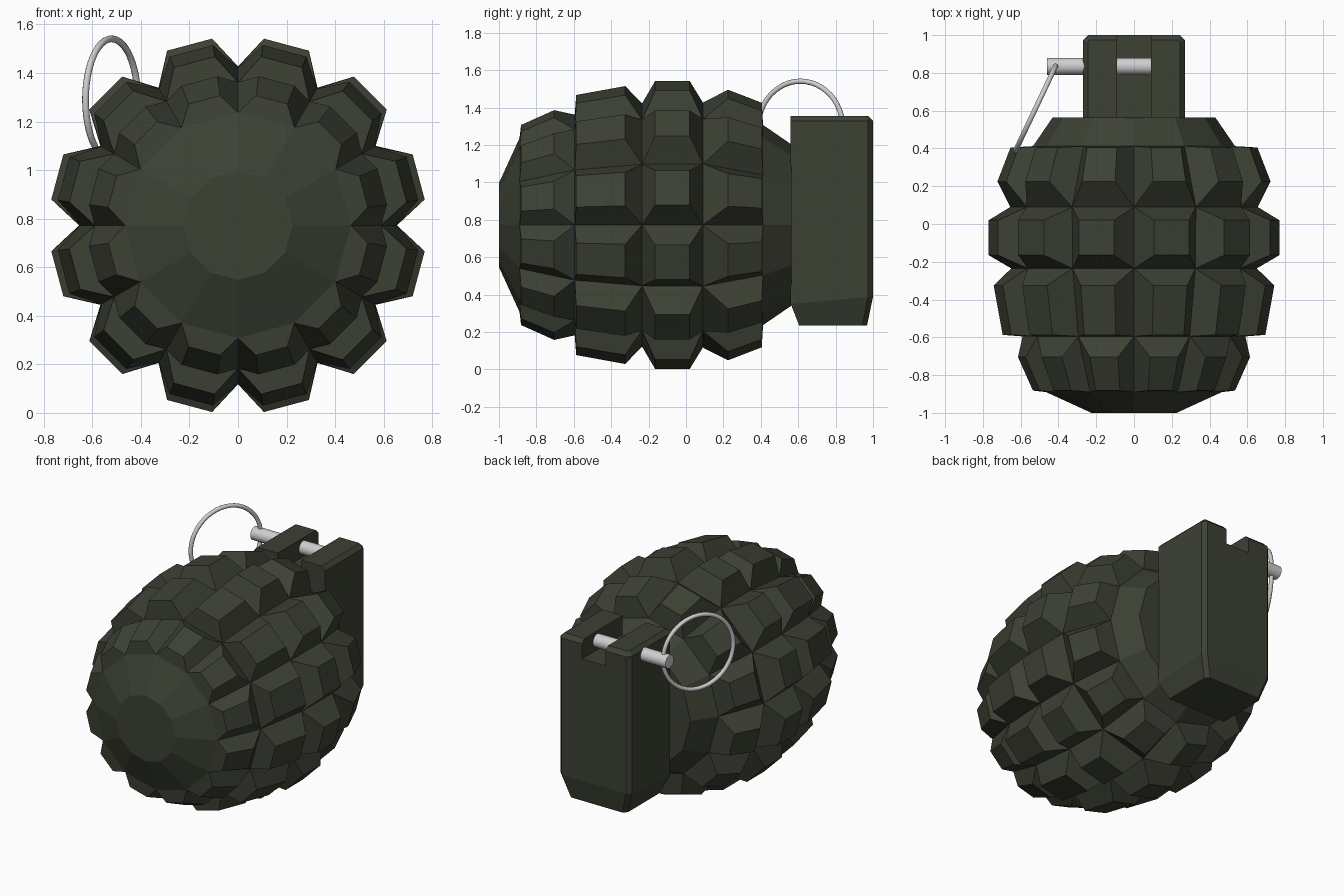
import bpy, bmesh, math
from mathutils import Vector, Matrix

if "Cube" in bpy.data.objects:
    bpy.data.objects.remove(bpy.data.objects["Cube"])

CZ = 0.772      # height of the body axis
SEG = 12        # studs around the body


def material(name, rgb):
    m = bpy.data.materials.new(name)
    m.diffuse_color = (*rgb, 1)
    m.use_nodes = True
    m.node_tree.nodes["Principled BSDF"].inputs["Base Color"].default_value = m.diffuse_color
    return m


olive = material("dark olive", (0.045, 0.052, 0.034))
silver = material("silver", (0.62, 0.62, 0.62))


def finish(name, bm, mat):
    bmesh.ops.recalc_face_normals(bm, faces=bm.faces)
    me = bpy.data.meshes.new(name)
    bm.to_mesh(me)
    bm.free()
    me.materials.append(mat)
    ob = bpy.data.objects.new(name, me)
    bpy.context.collection.objects.link(ob)
    return ob


def polar(r, deg, y):
    a = math.radians(deg)
    return Vector((r * math.cos(a), y, CZ + r * math.sin(a)))


# Body: a net of grooves (y, radius) with a raised stud in every cell
grooves = [(-1.0, .225), (-.89, .465), (-.595, .59), (-.235, .65),
           (.09, .655), (.412, .535), (.565, .43)]
studs = {1: ((-.882, .54), (-.705, .62)), 2: ((-.587, .702), (-.325, .75)),
         3: ((-.165, .777), (.02, .777)), 4: ((.225, .73), (.405, .66))}
step = 360 / SEG
bm = bmesh.new()
rings = [[bm.verts.new(polar(r, i * step, y)) for i in range(SEG)] for y, r in grooves]
bm.faces.new(rings[0])
bm.faces.new(rings[-1])
for k in range(len(rings) - 1):
    for i in range(SEG):
        j = (i + 1) % SEG
        cell = [rings[k][i], rings[k][j], rings[k + 1][j], rings[k + 1][i]]
        if k not in studs:
            bm.faces.new(cell)
            continue
        (y0, r0), (y1, r1) = studs[k]
        lo, hi = i * step + 7.9, (i + 1) * step - 7.9
        top = [bm.verts.new(polar(r, a, y)) for r, a, y in
               ((r0, lo, y0), (r0, hi, y0), (r1, hi, y1), (r1, lo, y1))]
        bm.faces.new(top)
        for n in range(4):
            m = (n + 1) % 4
            bm.faces.new((cell[n], cell[m], top[m], top[n]))
finish("studded_body", bm, olive)


# Fuse block: chamfered at the back and top, tapered at the bottom
def block_ring(bm, hx, y0, y1, c, z):
    pts = [(-hx, y0), (hx, y0), (hx, y1 - c), (hx - c, y1), (c - hx, y1), (-hx, y1 - c)]
    return [bm.verts.new((x, y, z(y))) for x, y in pts]


bm = bmesh.new()
levels = [block_ring(bm, .22, .605, .968, .025, lambda y: .235),
          block_ring(bm, .27, .56, 1.0, .027, lambda y: .35 + (y - .56) * .09),
          block_ring(bm, .27, .56, 1.0, .027, lambda y: 1.328),
          block_ring(bm, .243, .56, .973, .01, lambda y: 1.355)]
bm.faces.new(levels[0])
bm.faces.new(levels[-1])
for a, b in zip(levels, levels[1:]):
    for i in range(6):
        j = (i + 1) % 6
        bm.faces.new((a[i], a[j], b[j], b[i]))
block = finish("fuse_block", bm, olive)

# Slot across the top of the block
bm = bmesh.new()
bmesh.ops.create_cube(bm, size=1, matrix=Matrix.Translation((0, .78, 1.425))
                      @ Matrix.Diagonal((.18, .8, .4, 1)))
cutter = finish("slot_cutter", bm, olive)
cutter.hide_render = True
cutter.hide_viewport = True
mod = block.modifiers.new("slot", 'BOOLEAN')
mod.operation = 'DIFFERENCE'
mod.solver = 'EXACT'
mod.object = cutter

# Safety pin through both prongs
bpy.ops.mesh.primitive_cylinder_add(vertices=24, radius=.045, depth=.64,
                                    location=(-.14, .835, 1.29),
                                    rotation=(0, math.pi / 2, 0))
pin = bpy.context.object
pin.name = "safety_pin"

# Pull ring hanging from the pin end, swung outward
bpy.ops.mesh.primitive_torus_add(major_radius=.251, minor_radius=.014,
                                 major_segments=48, minor_segments=10,
                                 location=(-.521, .612, 1.29),
                                 rotation=(math.pi / 2, 0, math.atan2(.485, .23)))
ring = bpy.context.object
ring.name = "pull_ring"
for ob in (pin, ring):
    ob.data.materials.append(silver)
    bpy.context.view_layer.objects.active = ob
    bpy.ops.object.select_all(action='DESELECT')
    ob.select_set(True)
    bpy.ops.object.shade_smooth_by_angle(angle=math.radians(40))
